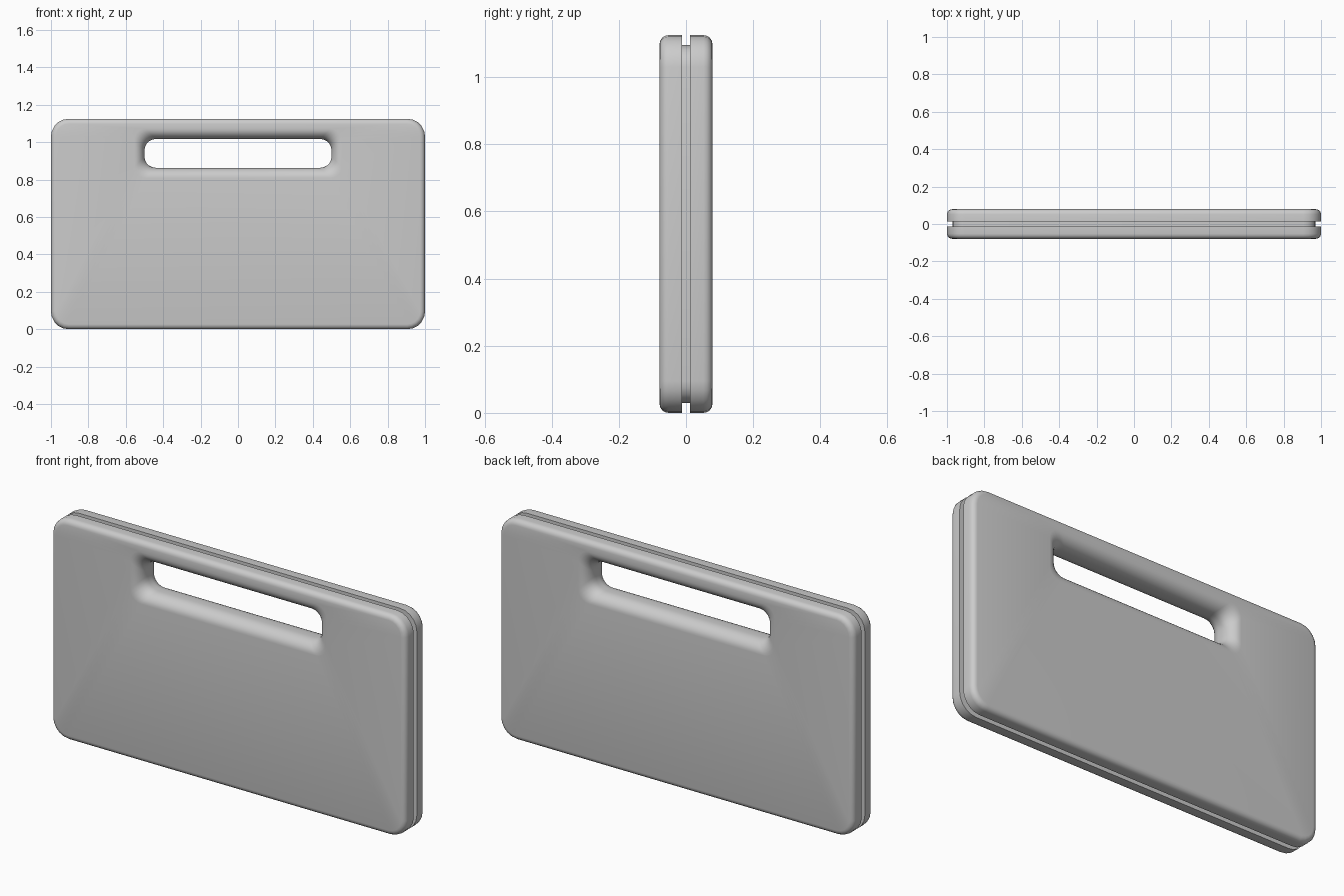
import bpy, bmesh, math

if "Cube" in bpy.data.objects:
    bpy.data.objects.remove(bpy.data.objects["Cube"])

SEG = 5          # steps per rounded corner
T = 0.079        # half thickness
G = 0.0125       # half width of edge groove


def ring(bm, hx, z0, z1, r, y):
    """Rounded rectangle loop in the xz plane."""
    verts = []
    corners = [(hx - r, z1 - r), (-hx + r, z1 - r), (-hx + r, z0 + r), (hx - r, z0 + r)]
    for k, (cx, cz) in enumerate(corners):
        for i in range(SEG + 1):
            a = math.pi / 2 * (k + i / SEG)
            verts.append(bm.verts.new((cx + r * math.cos(a), y, cz + r * math.sin(a))))
    return verts


def outer(inset, y):
    return (1 - inset, inset, 1.125 - inset, 0.095 - inset, y)


def slot(grow, y):
    return (0.5 + grow, 0.863 - grow, 1.017 + grow, 0.06, y)


# front half of the section: slot wall, flare, face, rounded rim, groove
half = []
for i in range(9):
    a = math.pi / 2 * i / 8
    half.append(slot(0.055 * (1 - math.cos(a)), -(G + (T - G) * math.sin(a))))
R = 0.027
for i in range(5):
    a = math.pi / 2 * i / 4
    half.append(outer(R * (1 - math.sin(a)), -(T - R + R * math.cos(a))))
half += [outer(0, -G), outer(0.03, -G)]

# mirror to the back and loft the closed section
section = half + [(*p[:4], -p[4]) for p in reversed(half)]
bm = bmesh.new()
rings = [ring(bm, *p) for p in section]
for j, a in enumerate(rings):
    b = rings[(j + 1) % len(rings)]
    for i in range(len(a)):
        k = (i + 1) % len(a)
        bm.faces.new((a[i], a[k], b[k], b[i]))
bmesh.ops.recalc_face_normals(bm, faces=bm.faces)

mesh = bpy.data.meshes.new("case_body")
bm.to_mesh(mesh)
bm.free()
body = bpy.data.objects.new("case_body", mesh)
bpy.context.collection.objects.link(body)
bpy.context.view_layer.objects.active = body
body.select_set(True)
bpy.ops.object.shade_smooth_by_angle(angle=math.radians(40))
